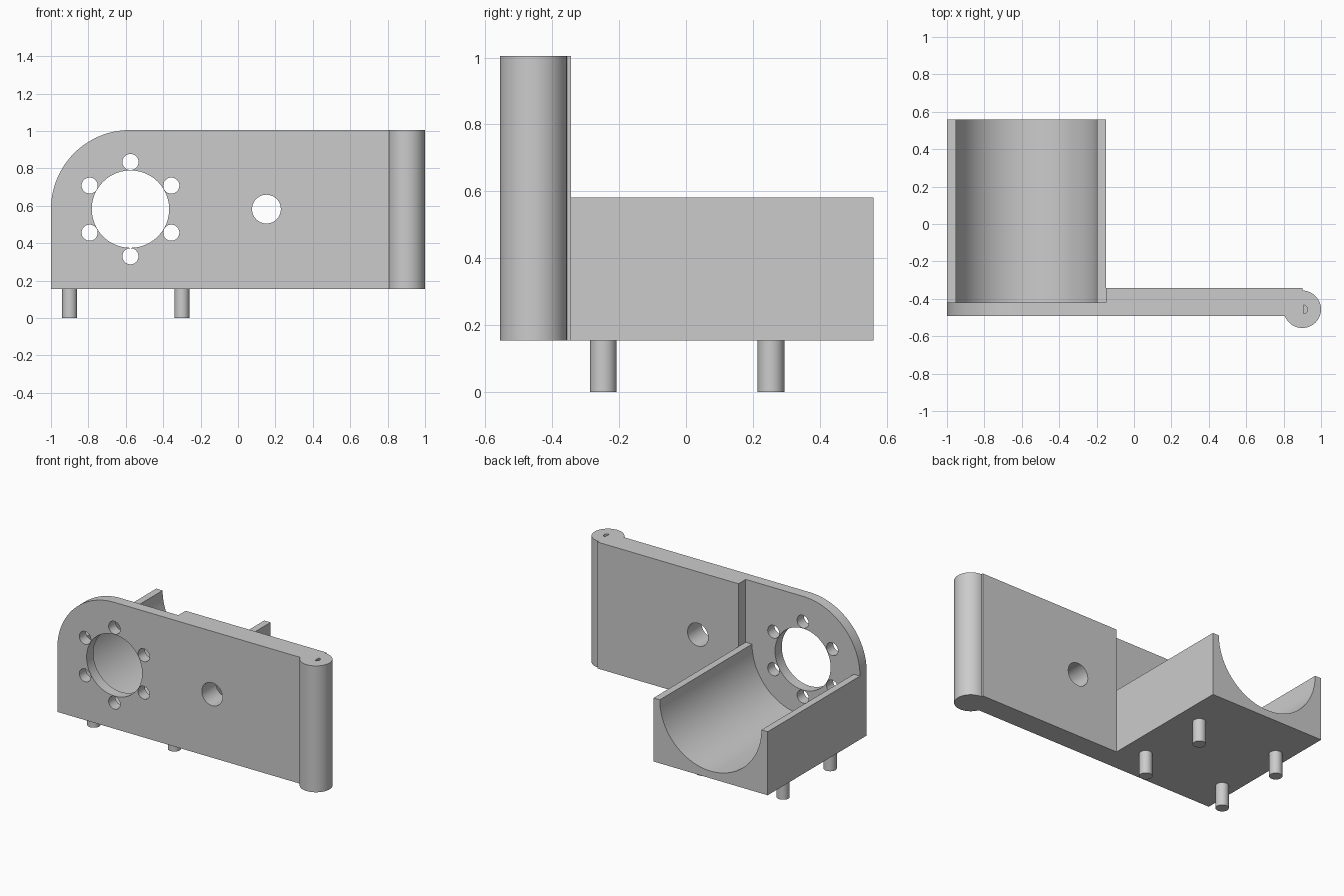
import bpy, bmesh, math
from mathutils import Matrix, Vector

cube = bpy.data.objects.get("Cube")
if cube:
    bpy.data.objects.remove(cube)

grey = bpy.data.materials.new("plain grey")
grey.use_nodes = True
COLOUR = (0.6, 0.6, 0.6, 1)
grey.diffuse_color = COLOUR
grey.node_tree.nodes["Principled BSDF"].inputs["Base Color"].default_value = COLOUR

BASE, TOP, MID = 0.155, 1.005, 0.582
LEFT, SPLIT, HINGE_X, HINGE_Y = -1.0, -0.15, 0.9, -0.456
FRONT, THIN, THICK, BACK = -0.492, -0.42, -0.343, 0.56
BORE_X = -0.575


def arc(cx, cy, r, start, end, n):
    steps = [math.radians(start + (end - start) * i / n) for i in range(n + 1)]
    return [(cx + r * math.cos(a), cy + r * math.sin(a)) for a in steps]


def circle(cx, cy, r, n=48):
    return arc(cx, cy, r, 0, 360, n)[:-1]


def prism(name, outline, lo, hi, axis):
    """Extrude an outline: (x, z) along y, or (x, y) along z."""
    bm = bmesh.new()
    place = (lambda p: (p[0], lo, p[1])) if axis == "y" else (lambda p: (p[0], p[1], lo))
    face = bm.faces.new([bm.verts.new(place(p)) for p in outline])
    step = Vector((0, hi - lo, 0)) if axis == "y" else Vector((0, 0, hi - lo))
    grown = bmesh.ops.extrude_face_region(bm, geom=[face])["geom"]
    bmesh.ops.translate(bm, vec=step, verts=[v for v in grown if isinstance(v, bmesh.types.BMVert)])
    if len(bm.faces) == len(outline) + 1:
        bm.faces.new(list(face.verts) if face.is_valid else [])
    bmesh.ops.recalc_face_normals(bm, faces=bm.faces)
    mesh = bpy.data.meshes.new(name)
    bm.to_mesh(mesh)
    bm.free()
    mesh.materials.append(grey)
    obj = bpy.data.objects.new(name, mesh)
    bpy.context.collection.objects.link(obj)
    return obj


def activate(obj):
    bpy.ops.object.select_all(action="DESELECT")
    obj.select_set(True)
    bpy.context.view_layer.objects.active = obj


def combine(target, other, operation):
    activate(target)
    mod = target.modifiers.new("combine", "BOOLEAN")
    mod.object, mod.operation, mod.solver = other, operation, "EXACT"
    bpy.ops.object.modifier_apply(modifier=mod.name)
    bpy.data.objects.remove(other)


def rectangle(x0, x1, y0, y1):
    return [(x0, y0), (x1, y0), (x1, y1), (x0, y1)]


# Front plate with one rounded upper corner
corner = TOP - MID
bracket = prism("bracket", [(LEFT, BASE), (HINGE_X, BASE), (HINGE_X, TOP)]
                + arc(LEFT + corner, MID, corner, 90, 180, 32), FRONT, THIN, "y")

# Thicker arm behind the plate
combine(bracket, prism("arm", rectangle(SPLIT, HINGE_X, BASE, TOP), THIN, THICK, "y"), "UNION")

# Open half-round cradle
cradle = [(LEFT, BASE), (SPLIT, BASE), (SPLIT, MID)] \
    + arc(BORE_X, MID, 0.378, 0, -180, 48) + [(LEFT, MID)]
combine(bracket, prism("cradle", cradle, THIN, BACK, "y"), "UNION")

# Round hinge barrel
combine(bracket, prism("hinge_barrel", circle(HINGE_X, HINGE_Y, 0.1), BASE, TOP, "z"), "UNION")

# Bore, ring of bolt holes and arm hole
holes = [(BORE_X, MID, 0.207), (0.152, MID, 0.077)]
holes += [(x, z, 0.043) for x, z in arc(BORE_X, MID, 0.252, 30, 330, 5)]
for x, z, r in holes:
    combine(bracket, prism("hole_cutter", circle(x, z, r), FRONT - 0.1, THICK + 0.03, "y"), "DIFFERENCE")

# Tiny D-shaped recess on the barrel top
notch = arc(0.905, HINGE_Y, 0.023, -90, 90, 10)
combine(bracket, prism("notch_cutter", notch, TOP - 0.03, TOP + 0.05, "z"), "DIFFERENCE")

# Merge coplanar leftovers
bm = bmesh.new()
bm.from_mesh(bracket.data)
bmesh.ops.remove_doubles(bm, verts=bm.verts, dist=0.0001)
bmesh.ops.dissolve_limit(bm, angle_limit=math.radians(0.5), verts=bm.verts, edges=bm.edges)
bm.to_mesh(bracket.data)
bm.free()
activate(bracket)
bpy.ops.object.shade_smooth_by_angle(angle=math.radians(30))

# Four locating pegs
for side, x in (("right", -0.9), ("left", -0.3)):
    for end, y in (("front", -0.247), ("back", 0.254)):
        peg = prism(f"peg_{end}_{side}", circle(x, y, 0.04, 32), 0, BASE + 0.01, "z")
        activate(peg)
        bpy.ops.object.shade_smooth_by_angle(angle=math.radians(30))
